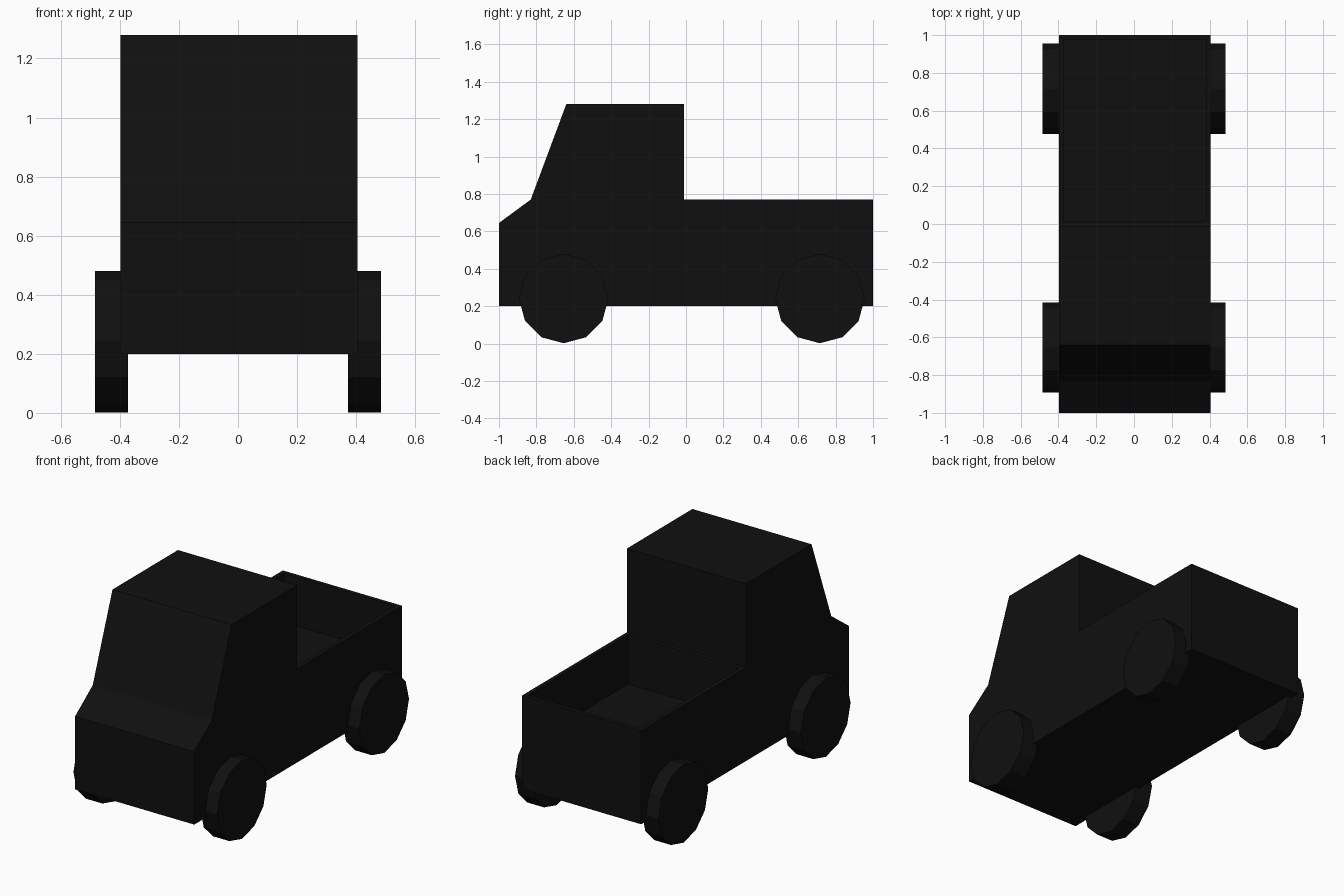
import bpy
import bmesh
import math
from mathutils import Matrix, Vector

cube = bpy.data.objects.get("Cube")
if cube:
    bpy.data.objects.remove(cube, do_unlink=True)

# Single near-black paint for the whole truck
paint = bpy.data.materials.new("near_black")
paint.use_nodes = True
color = (0.005, 0.005, 0.005, 1.0)
paint.diffuse_color = color
paint.node_tree.nodes["Principled BSDF"].inputs["Base Color"].default_value = color


def add_object(name, bm):
    bmesh.ops.recalc_face_normals(bm, faces=bm.faces)
    mesh = bpy.data.meshes.new(name)
    bm.to_mesh(mesh)
    bm.free()
    mesh.materials.append(paint)
    obj = bpy.data.objects.new(name, mesh)
    bpy.context.collection.objects.link(obj)
    return obj


# Body: side profile (y, z) extruded across the width
RIGHT, LEFT = -0.398, 0.405
BED_TOP, BED_FLOOR, RIM = 0.77, 0.47, 0.035
profile = [(-1, 0.2), (-1, 0.645), (-0.83, BED_TOP), (-0.64, 1.28),
           (-0.01, 1.28), (-0.01, BED_TOP), (1, BED_TOP), (1, 0.2)]
bm = bmesh.new()
side = bm.faces.new([bm.verts.new((RIGHT, y, z)) for y, z in profile])
swept = bmesh.ops.extrude_face_region(bm, geom=[side], use_keep_orig=True)
moved = [v for v in swept["geom"] if isinstance(v, bmesh.types.BMVert)]
bmesh.ops.translate(bm, verts=moved, vec=Vector((LEFT - RIGHT, 0, 0)))
bmesh.ops.recalc_face_normals(bm, faces=bm.faces)

# Cargo bed: inset the rear deck and push it down
deck = next(f for f in bm.faces
            if f.normal.z > 0.99 and f.calc_center_median().y > 0)
bmesh.ops.inset_region(bm, faces=[deck], thickness=RIM)
well = bmesh.ops.extrude_face_region(bm, geom=[deck])
floor = [v for v in well["geom"] if isinstance(v, bmesh.types.BMVert)]
bmesh.ops.translate(bm, verts=floor, vec=Vector((0, 0, BED_FLOOR - BED_TOP)))
if deck.is_valid:
    bmesh.ops.delete(bm, geom=[deck], context="FACES_ONLY")
add_object("truck_body", bm)

# Wheels: flat twelve-sided discs standing on a corner
RADIUS, WIDTH, OFFSET = 0.239, 0.112, 0.428
for end, y in (("front", -0.654), ("rear", 0.716)):
    for label, sign in (("left", 1), ("right", -1)):
        bm = bmesh.new()
        bmesh.ops.create_cone(bm, cap_ends=True, segments=12, radius1=RADIUS,
                              radius2=RADIUS, depth=WIDTH,
                              matrix=Matrix.Rotation(math.pi / 2, 4, "Y"))
        wheel = add_object(f"{end}_{label}_wheel", bm)
        wheel.location = (sign * OFFSET, y, RADIUS + 0.002)
